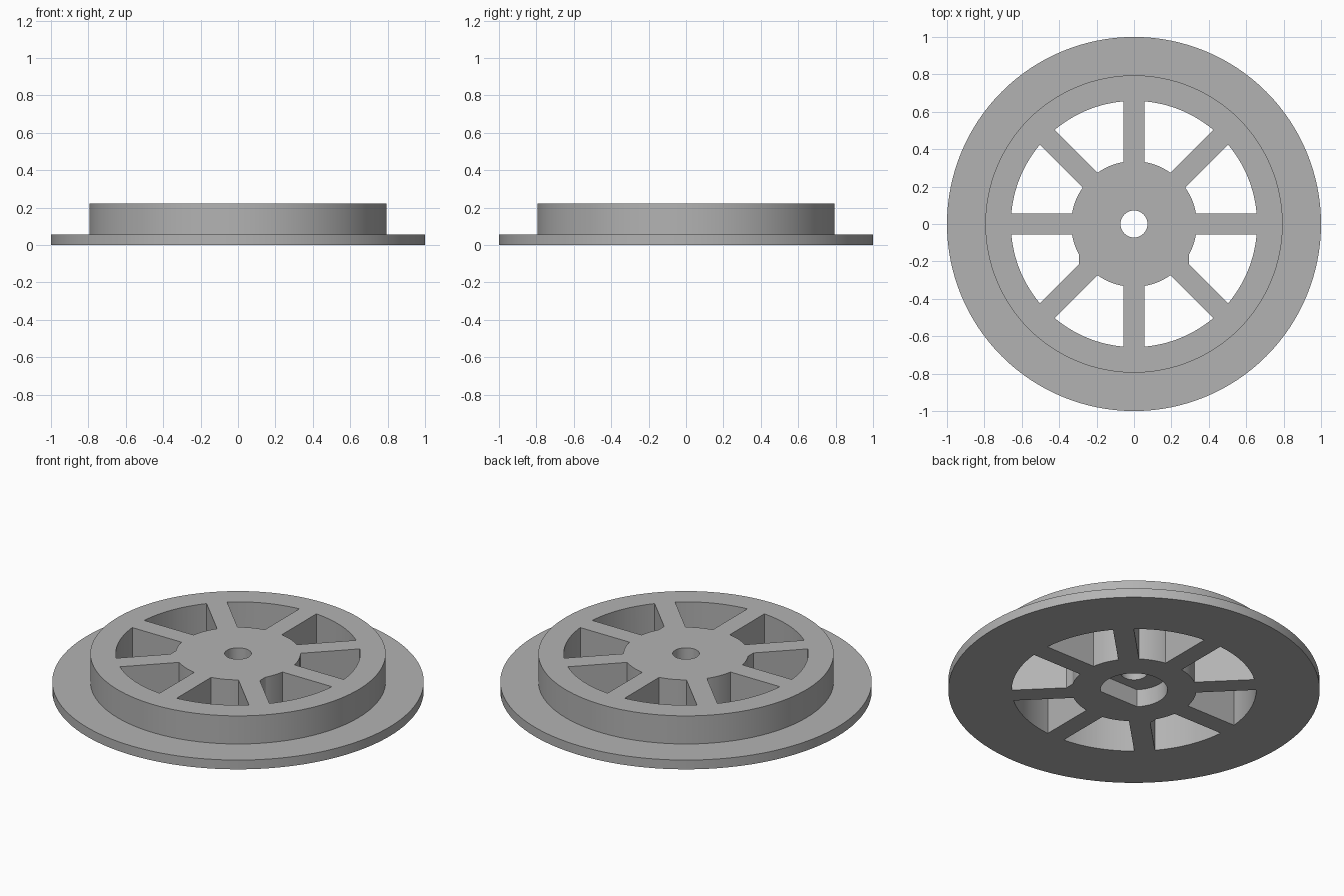
import bpy, bmesh
from math import sin, cos, pi, asin, radians, hypot

cube = bpy.data.objects.get("Cube")
if cube:
    bpy.data.objects.remove(cube, do_unlink=True)

SEGMENTS = 128
FLANGE_R, FLANGE_Z = 1.0, 0.055
TREAD_R, TOP_Z = 0.795, 0.222
RIM_R, HUB_R, BORE_R = 0.658, 0.336, 0.072
SPOKE_HALF = 0.056
BLOCK_X, BLOCK_Y = 0.294, -0.25      # square shoulders on the hub
POCKET_R, POCKET_FLAT, POCKET_Z = 0.18, -0.127, 0.105

grey = bpy.data.materials.new("wheel grey")
grey.use_nodes = True
colour = (0.45, 0.45, 0.45, 1)
grey.diffuse_color = colour
grey.node_tree.nodes["Principled BSDF"].inputs["Base Color"].default_value = colour


def add_object(name, bm):
    bmesh.ops.recalc_face_normals(bm, faces=bm.faces)
    mesh = bpy.data.meshes.new(name)
    bm.to_mesh(mesh)
    bm.free()
    mesh.materials.append(grey)
    obj = bpy.data.objects.new(name, mesh)
    bpy.context.collection.objects.link(obj)
    return obj


def arc(radius, start, end, steps):
    angles = [start + (end - start) * i / steps for i in range(steps + 1)]
    return [(radius * cos(a), radius * sin(a)) for a in angles]


def prism(bm, outline, low, high):
    face = bm.faces.new([bm.verts.new((x, y, low)) for x, y in outline])
    moved = bmesh.ops.extrude_face_region(bm, geom=[face])["geom"]
    verts = [v for v in moved if isinstance(v, bmesh.types.BMVert)]
    bmesh.ops.translate(bm, verts=verts, vec=(0, 0, high - low))


def shoulder(point):
    # Push the hub arc out along the spoke to the flat shoulder
    x, y = point
    if BLOCK_Y < y < 0 and hypot(x, y) < HUB_R + 0.01 and abs(x) < BLOCK_X:
        push = BLOCK_X - abs(x)
        return (x + push * (1 if x > 0 else -1), y - push)
    return point


# Flange, tread and bore turned from one stepped section
bm = bmesh.new()
section = [(BORE_R, 0), (FLANGE_R, 0), (FLANGE_R, FLANGE_Z),
           (TREAD_R, FLANGE_Z), (TREAD_R, TOP_Z), (BORE_R, TOP_Z)]
verts = [bm.verts.new((r, 0, z)) for r, z in section]
edges = [bm.edges.new((verts[i - 1], verts[i])) for i in range(len(verts))]
bmesh.ops.spin(bm, geom=verts + edges, cent=(0, 0, 0), axis=(0, 0, 1),
               angle=2 * pi, steps=SEGMENTS, use_duplicate=False)
bmesh.ops.remove_doubles(bm, verts=bm.verts, dist=0.0001)
wheel = add_object("spoked_wheel", bm)

# Eight windows leave the parallel-sided spokes
bm = bmesh.new()
outer_trim, inner_trim = asin(SPOKE_HALF / RIM_R), asin(SPOKE_HALF / HUB_R)
for i in range(8):
    a, b = i * pi / 4, (i + 1) * pi / 4
    outer = arc(RIM_R, a + outer_trim, b - outer_trim, 14)
    inner = [shoulder(p) for p in arc(HUB_R, b - inner_trim, a + inner_trim, 12)]
    prism(bm, outer + inner, -0.1, TOP_Z + 0.1)
windows = add_object("window_cutter", bm)

# Blind pocket with one flat side, open underneath
bm = bmesh.new()
flat_angle = asin(POCKET_FLAT / POCKET_R)
prism(bm, arc(POCKET_R, flat_angle, pi - flat_angle, 48), -0.1, POCKET_Z)
pocket = add_object("pocket_cutter", bm)

# Cut, then discard the cutters
bpy.context.view_layer.objects.active = wheel
for cutter in (windows, pocket):
    cutter.hide_render = True
    mod = wheel.modifiers.new(cutter.name, "BOOLEAN")
    mod.operation = "DIFFERENCE"
    mod.solver = "EXACT"
    mod.object = cutter
    bpy.ops.object.modifier_apply(modifier=mod.name)
    bpy.data.objects.remove(cutter, do_unlink=True)

bpy.ops.object.select_all(action="DESELECT")
wheel.select_set(True)
bpy.ops.object.shade_smooth_by_angle(angle=radians(30))
